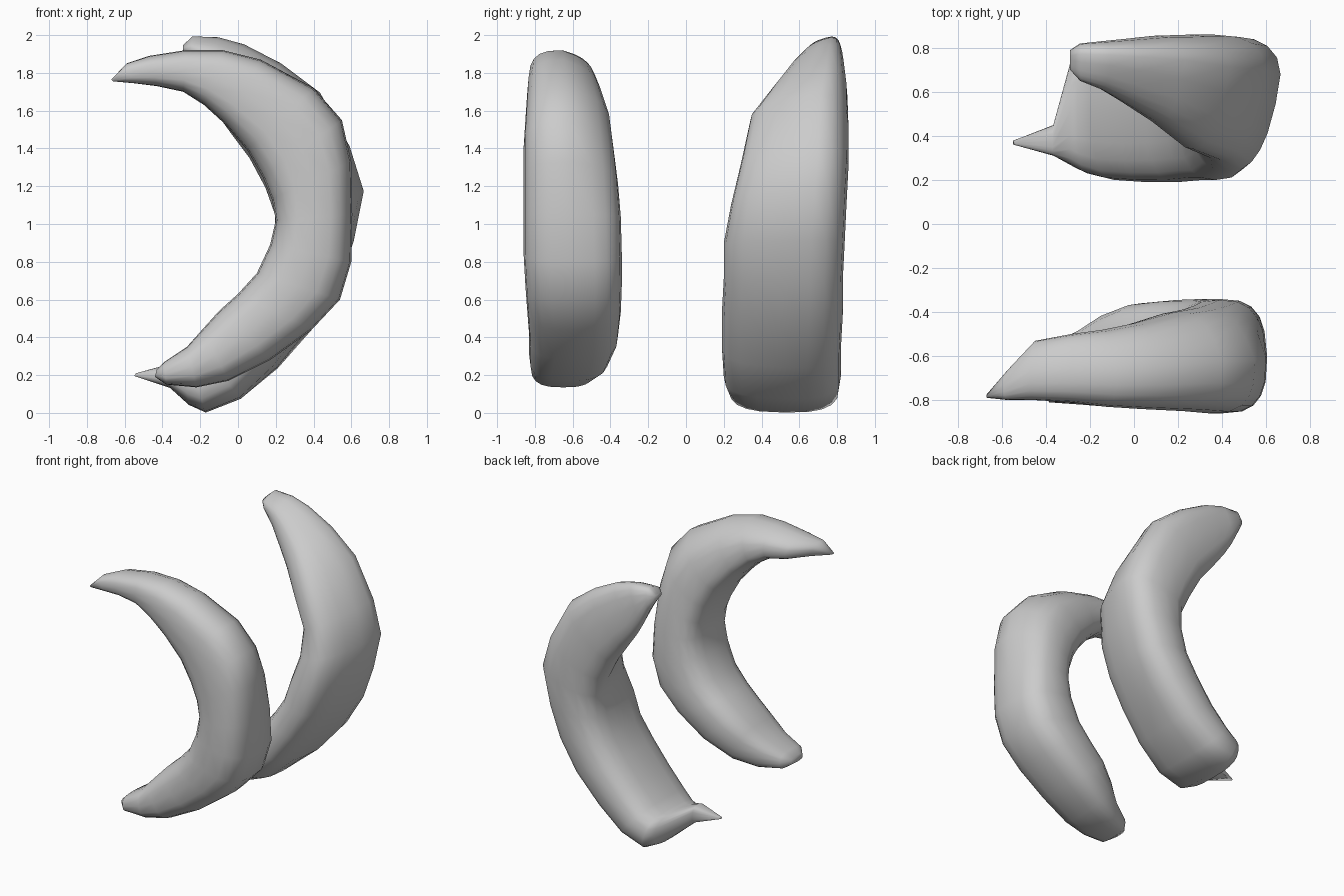
import bpy, bmesh, math

SIDES = 20


def spow(v, p):
    return math.copysign(abs(v) ** p, v)


def crescent(name, stations, power, lean_out=0.0, lean_in=0.0, shoulder=0.0):
    """Loft rounded sections; station = outer x, z, inner x, z, y min, y max."""
    bm = bmesh.new()
    rings = []
    for ox, oz, ix, iz, y0, y1 in stations:
        ring = []
        # outer wall leans at the equator, inner wall leans in the upper horn
        mid = (oz + iz) / 2
        upper = max(0, min(1, (mid - 0.9) / 0.4))
        k_out = lean_out * max(0, min(1, (mid - 0.1) / 0.4))
        k_in = lean_in * max(0.2, upper)
        for i in range(SIDES):
            a = 2 * math.pi * i / SIDES
            u, v = spow(math.cos(a), power), spow(math.sin(a), power)
            d = max(0, (0.6 - v) / 1.6)
            t = (1 + u) / 2
            t = k_in * d + t * (1 - k_out * d - k_in * d)
            t *= 1 - shoulder * upper * max(0, v)
            y = (y0 + y1) / 2 + v * (y1 - y0) / 2
            ring.append(bm.verts.new((ix + (ox - ix) * t, y, iz + (oz - iz) * t)))
        rings.append(ring)
    for a, b in zip(rings, rings[1:]):
        for i in range(SIDES):
            j = (i + 1) % SIDES
            bm.faces.new((a[i], a[j], b[j], b[i]))
    bm.faces.new(rings[0])
    bm.faces.new(rings[-1])
    bmesh.ops.recalc_face_normals(bm, faces=bm.faces)
    for f in bm.faces:
        f.smooth = True
    me = bpy.data.meshes.new(name)
    bm.to_mesh(me)
    bm.free()
    ob = bpy.data.objects.new(name, me)
    bpy.context.collection.objects.link(ob)
    return ob


# Front crescent: pointed upper horn to blunt lower horn
crescent("front_crescent", [
    (-0.67, 1.765, -0.66, 1.755, -0.79, -0.77),
    (-0.59, 1.85, -0.55, 1.745, -0.80, -0.66),
    (-0.47, 1.89, -0.43, 1.73, -0.80, -0.53),
    (-0.28, 1.92, -0.29, 1.70, -0.81, -0.50),
    (-0.08, 1.92, -0.18, 1.63, -0.83, -0.48),
    (0.12, 1.87, -0.07, 1.53, -0.84, -0.45),
    (0.40, 1.72, 0.05, 1.39, -0.85, -0.40),
    (0.55, 1.55, 0.13, 1.25, -0.86, -0.38),
    (0.60, 1.33, 0.18, 1.13, -0.86, -0.36),
    (0.605, 1.05, 0.20, 1.02, -0.86, -0.345),
    (0.60, 0.80, 0.17, 0.89, -0.86, -0.34),
    (0.54, 0.60, 0.10, 0.74, -0.85, -0.34),
    (0.39, 0.44, 0.00, 0.63, -0.84, -0.345),
    (0.17, 0.28, -0.10, 0.54, -0.83, -0.36),
    (-0.05, 0.17, -0.19, 0.44, -0.83, -0.41),
    (-0.22, 0.135, -0.27, 0.35, -0.82, -0.48),
    (-0.38, 0.15, -0.39, 0.27, -0.81, -0.55),
    (-0.44, 0.19, -0.43, 0.23, -0.75, -0.62),
], 0.7, shoulder=0.2)

# Rear crescent: blunt upper horn to wide lower end with a side spike
crescent("rear_crescent", [
    (-0.29, 1.95, -0.29, 1.90, 0.70, 0.79),
    (-0.24, 2.00, -0.25, 1.82, 0.65, 0.82),
    (-0.10, 2.00, -0.20, 1.70, 0.61, 0.83),
    (0.04, 1.965, -0.14, 1.59, 0.55, 0.84),
    (0.24, 1.865, -0.06, 1.47, 0.46, 0.855),
    (0.45, 1.71, 0.04, 1.33, 0.34, 0.86),
    (0.61, 1.42, 0.12, 1.18, 0.29, 0.86),
    (0.685, 1.18, 0.18, 1.04, 0.24, 0.85),
    (0.63, 0.91, 0.18, 0.89, 0.20, 0.84),
    (0.55, 0.67, 0.13, 0.74, 0.20, 0.83),
    (0.41, 0.44, 0.04, 0.60, 0.19, 0.83),
    (0.22, 0.23, -0.08, 0.45, 0.19, 0.82),
    (0.02, 0.07, -0.20, 0.32, 0.20, 0.82),
    (-0.17, 0.0, -0.26, 0.27, 0.23, 0.81),
    (-0.26, 0.04, -0.29, 0.26, 0.26, 0.77),
    (-0.36, 0.13, -0.37, 0.26, 0.31, 0.45),
    (-0.55, 0.195, -0.54, 0.21, 0.36, 0.38),
], 0.7, lean_out=0.22, lean_in=0.35)
